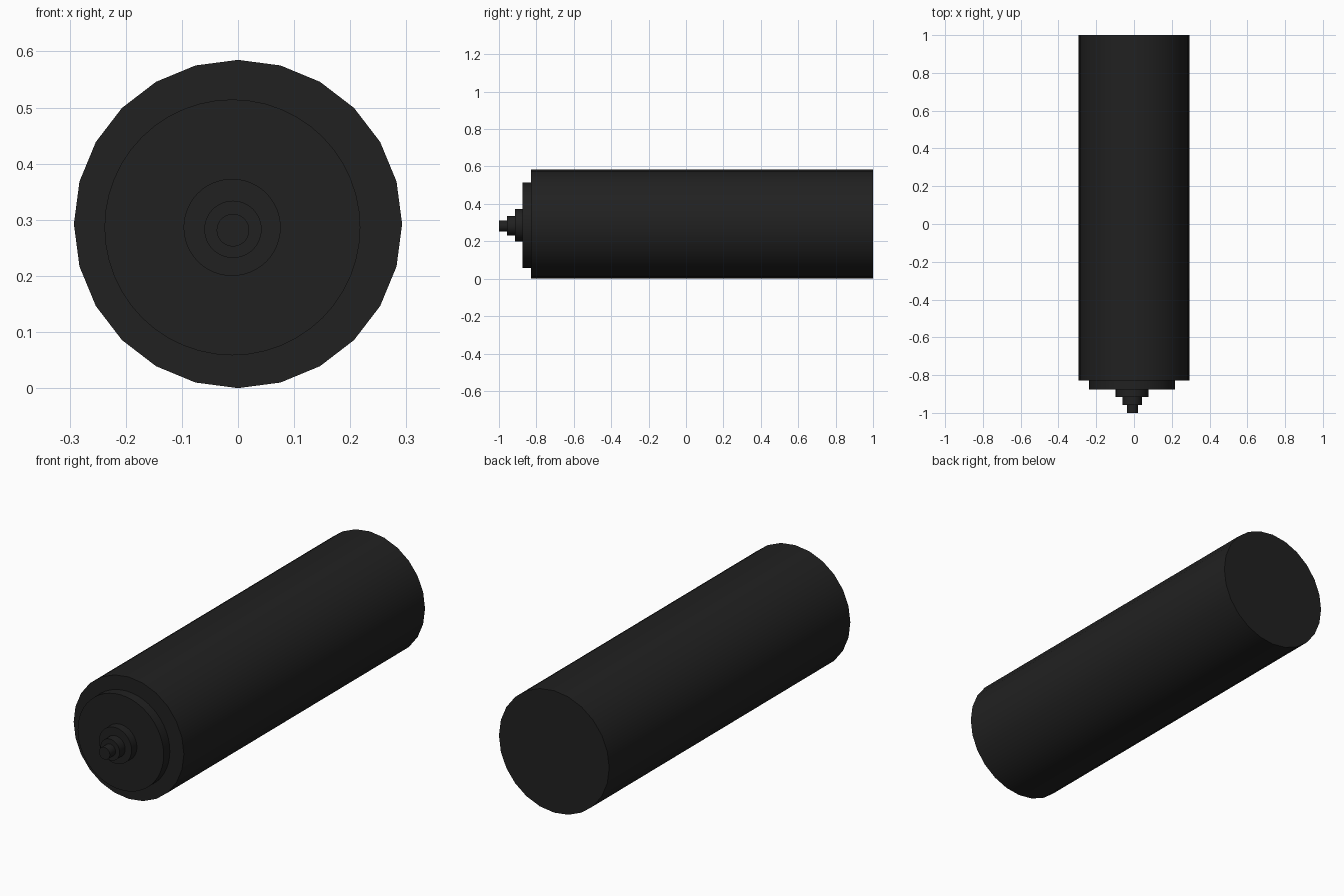
import bpy
import math

if "Cube" in bpy.data.objects:
    bpy.data.objects.remove(bpy.data.objects["Cube"])

black = bpy.data.materials.new("black")
black.diffuse_color = (0.015, 0.015, 0.015, 1)
black.use_nodes = True
black.node_tree.nodes["Principled BSDF"].inputs["Base Color"].default_value = black.diffuse_color


def cylinder(name, x, z, radius, y0, y1, sides):
    """Capped cylinder lying along y, with a vertex at the top."""
    bpy.ops.mesh.primitive_cylinder_add(
        vertices=sides, radius=radius, depth=y1 - y0,
        location=(x, (y0 + y1) / 2, z), rotation=(math.pi / 2, 0, 0))
    ob = bpy.context.object
    ob.name = name
    ob.data.materials.append(black)
    bpy.ops.object.transform_apply(location=True, rotation=True, scale=True)
    bpy.ops.object.shade_smooth_by_angle(angle=math.radians(35))
    return ob


# Main barrel
cylinder("barrel", 0, 0.2925, 0.2925, -0.828, 1.0, 24)

# Stepped front nozzle, slightly off centre
cylinder("front_plate", -0.010, 0.2865, 0.228, -0.875, -0.828, 48)
cylinder("nozzle_base", -0.0105, 0.2865, 0.0865, -0.915, -0.875, 48)
cylinder("nozzle_middle", -0.009, 0.283, 0.051, -0.957, -0.915, 48)
cylinder("nozzle_tip", -0.009, 0.2815, 0.029, -1.0, -0.957, 48)
